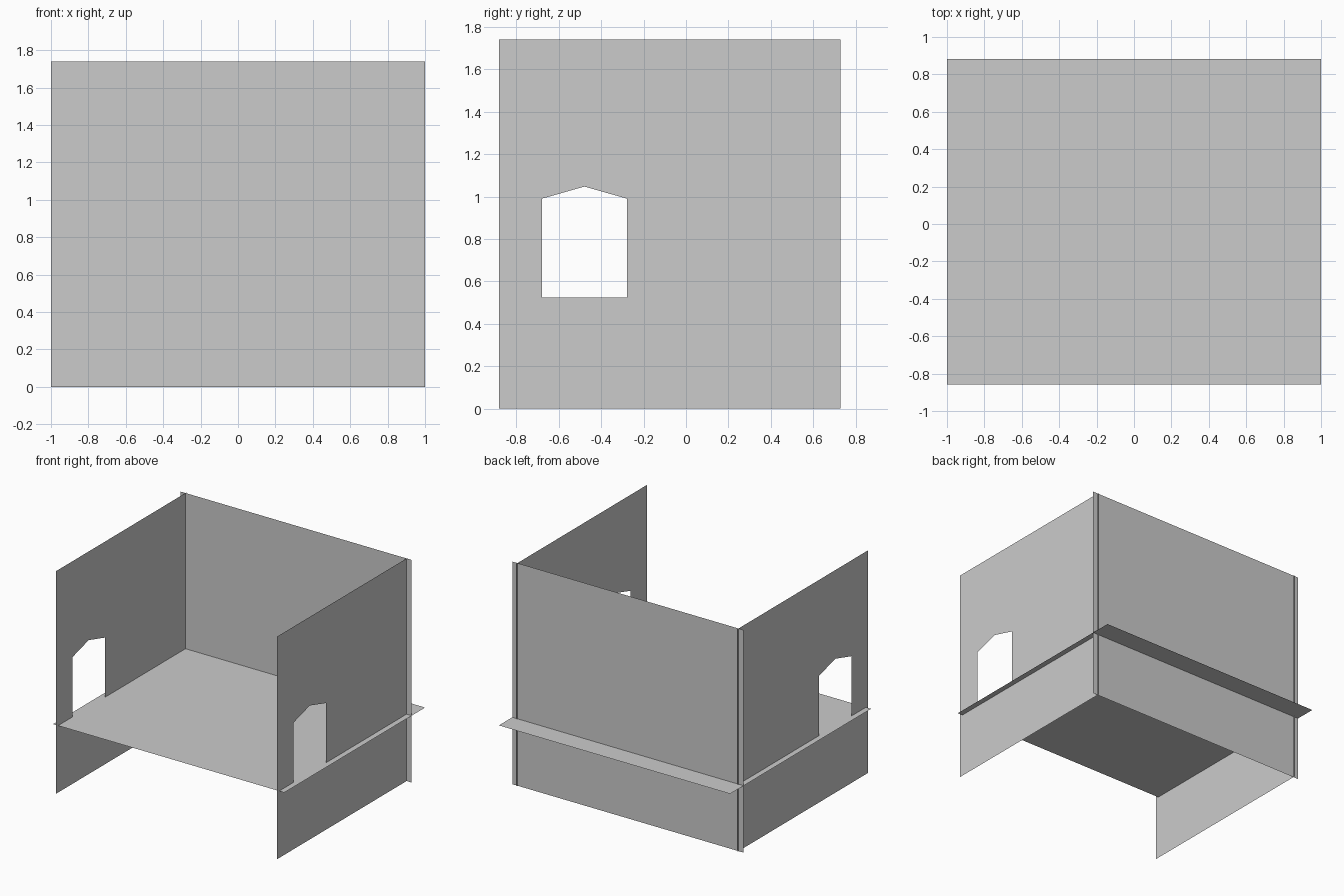
import bpy, bmesh

if "Cube" in bpy.data.objects:
    bpy.data.objects.remove(bpy.data.objects["Cube"])

H = 1.74        # panel height
FLOOR_Z = 0.523  # floor level, also the window sill


def sheet(name, *outlines):
    """Thin flat panel: first outline is the border, further ones are holes."""
    bm = bmesh.new()
    for pts in outlines:
        vs = [bm.verts.new(p) for p in pts]
        for a, b in zip(vs, vs[1:] + vs[:1]):
            bm.edges.new((a, b))
    if len(outlines) == 1:
        bm.faces.new(bm.verts[:])
    else:
        bmesh.ops.triangle_fill(bm, edges=bm.edges[:], use_beauty=True)
    mesh = bpy.data.meshes.new(name)
    bm.to_mesh(mesh)
    bm.free()
    obj = bpy.data.objects.new(name, mesh)
    bpy.context.collection.objects.link(obj)
    return obj


# Floor, overhanging the walls a little
sheet("floor", [(x, y, FLOOR_Z) for x, y in
                ((-1, -0.857), (1, -0.857), (1, 0.883), (-1, 0.883))])

# Back wall
sheet("back_wall", [(x, 0.717, z) for x, z in ((-1, 0), (1, 0), (1, H), (-1, H))])

# Side walls with a pointed opening
border = [(-0.883, 0), (0.728, 0), (0.728, H), (-0.883, H)]
opening = [(-0.68, FLOOR_Z), (-0.278, FLOOR_Z), (-0.278, 0.99),
           (-0.479, 1.047), (-0.68, 0.99)]
for side, x in (("left", -0.956), ("right", 0.956)):
    sheet(side + "_wall", [(x, y, z) for y, z in border],
          [(x, y, z) for y, z in opening])
